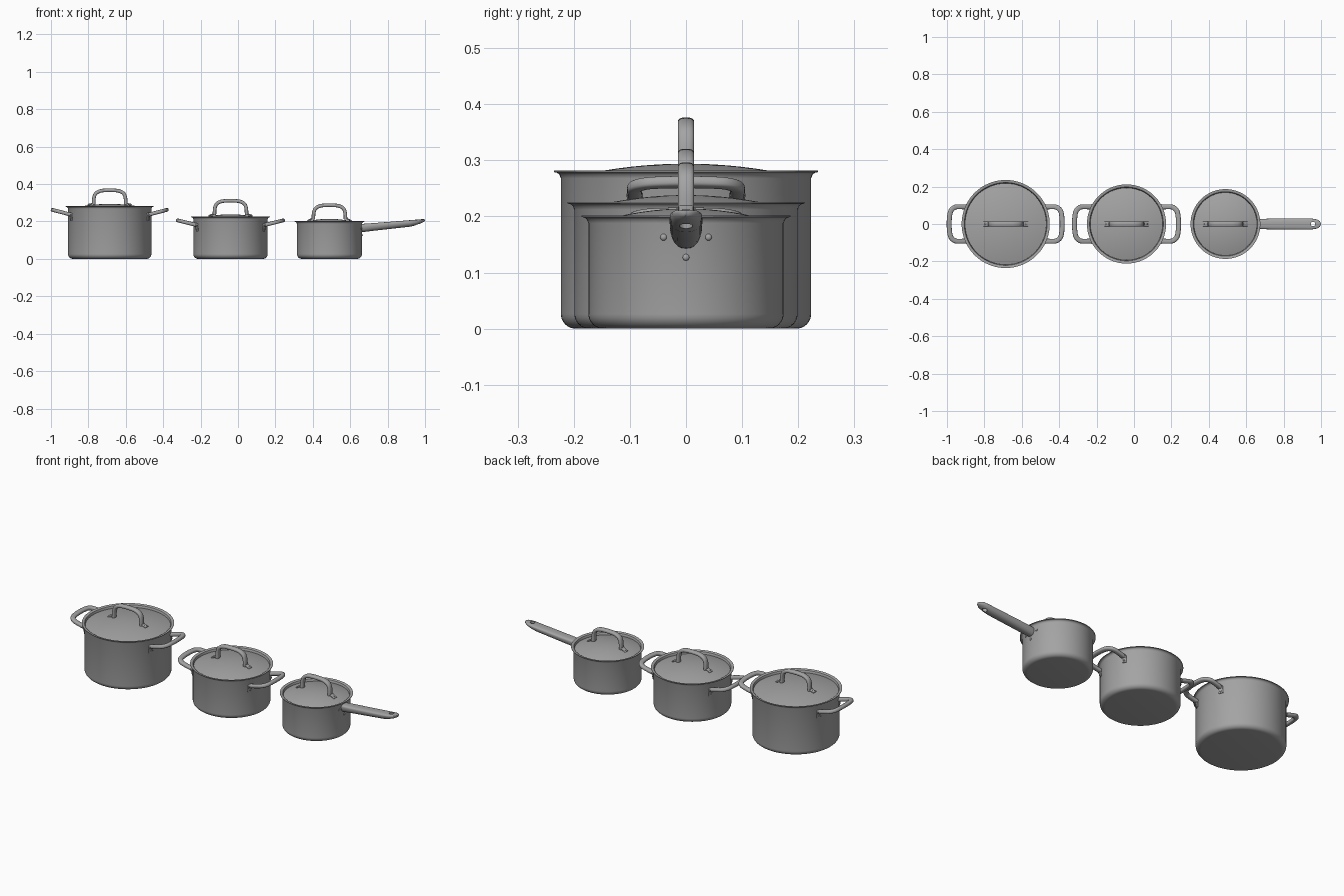
import bpy, bmesh, math
from mathutils import Vector

if "Cube" in bpy.data.objects:
    bpy.data.objects.remove(bpy.data.objects["Cube"])

steel = bpy.data.materials.new("brushed_steel")
steel.diffuse_color = (0.37, 0.37, 0.37, 1)
steel.use_nodes = True
steel.node_tree.nodes["Principled BSDF"].inputs["Base Color"].default_value = steel.diffuse_color


def finish(name, bm, angle=35):
    bmesh.ops.remove_doubles(bm, verts=bm.verts, dist=1e-5)
    bmesh.ops.recalc_face_normals(bm, faces=bm.faces)
    me = bpy.data.meshes.new(name)
    bm.to_mesh(me)
    bm.free()
    me.materials.append(steel)
    ob = bpy.data.objects.new(name, me)
    bpy.context.collection.objects.link(ob)
    bpy.ops.object.select_all(action='DESELECT')
    ob.select_set(True)
    bpy.context.view_layer.objects.active = ob
    bpy.ops.object.shade_smooth_by_angle(angle=math.radians(angle))
    return ob


def lathe(name, profile, cx, seg=96):
    bm = bmesh.new()
    vs = [bm.verts.new((cx + r, 0, z)) for r, z in profile]
    es = [bm.edges.new(p) for p in zip(vs, vs[1:])]
    bmesh.ops.spin(bm, geom=vs + es, cent=(cx, 0, 0), axis=(0, 0, 1),
                   angle=2 * math.pi, steps=seg)
    return finish(name, bm)


def loft(name, rings):
    bm = bmesh.new()
    loops = [[bm.verts.new(p) for p in ring] for ring in rings]
    n = len(loops[0])
    for a, b in zip(loops, loops[1:]):
        for i in range(n):
            bm.faces.new((a[i], a[(i + 1) % n], b[(i + 1) % n], b[i]))
    bm.faces.new(loops[0])
    bm.faces.new(loops[-1])
    return finish(name, bm, 50)


def smooth_path(pts, steps=6):
    # Catmull-Rom through the control points
    p = [Vector(q) for q in pts]
    p = [2 * p[0] - p[1]] + p + [2 * p[-1] - p[-2]]
    out = []
    for a, b, c, d in zip(p, p[1:], p[2:], p[3:]):
        for i in range(steps):
            t = i / steps
            out.append(0.5 * (2 * b + (c - a) * t + (2 * a - 5 * b + 4 * c - d) * t * t
                              + (3 * b - a - 3 * c + d) * t ** 3))
    return out + [p[-2]]


def power(v, e):
    return math.copysign(abs(v) ** e, v)


def sweep(name, pts, normal, half_n, half_b, e=0.7, seg=20):
    # rounded-box section swept along a path lying across the normal
    path = smooth_path(pts)
    nrm = Vector(normal).normalized()
    rings = []
    for i, p in enumerate(path):
        tan = (path[min(i + 1, len(path) - 1)] - path[max(i - 1, 0)]).normalized()
        side = nrm.cross(tan).normalized()
        rings.append([p + nrm * half_n * power(math.cos(2 * math.pi * k / seg), e)
                      + side * half_b * power(math.sin(2 * math.pi * k / seg), e)
                      for k in range(seg)])
    return loft(name, rings)


def rivet(name, loc, r=0.006, flat=(1, 1, 1)):
    bm = bmesh.new()
    bmesh.ops.create_uvsphere(bm, u_segments=16, v_segments=8, radius=r)
    bmesh.ops.scale(bm, vec=flat, verts=bm.verts)
    bmesh.ops.translate(bm, vec=loc, verts=bm.verts)
    return finish(name, bm)


def pot(label, cx, R, rim):
    # hollow body with rounded base and flared rim
    base = [(R - 0.026 + 0.026 * math.sin(a), 0.026 - 0.026 * math.cos(a))
            for a in [i * math.pi / 12 for i in range(7)]]
    lathe(label + "_body", [(0, 0)] + base + [
        (R, rim - 0.014), (R + 0.003, rim - 0.007), (R + 0.007, rim - 0.004),
        (R + 0.0125, rim - 0.003), (R + 0.0125, rim), (R + 0.003, rim),
        (R - 0.002, rim - 0.003), (R - 0.005, rim - 0.010),
        (R - 0.006, 0.03), (R - 0.03, 0.010), (0, 0.010)], cx)
    # domed lid sitting just inside the rim
    top, edge, rl = rim + 0.012, rim - 0.015, R - 0.0055
    drop = lambda r: (top - edge) * (r / rl) ** 2
    dome = [(rl * i / 14, top - drop(rl * i / 14)) for i in range(15)]
    lathe(label + "_lid", dome + [(rl, edge - 0.004), (rl - 0.01, edge - 0.004),
                                  (0, top - 0.006)], cx)
    # arched lid handle with flat feet
    half = [(0.086, 0.0), (0.084, 0.032), (0.074, 0.056), (0.05, 0.069), (0.02, 0.0725)]
    pts = [(-x, z) for x, z in half] + [(x, z) for x, z in reversed(half)]
    sweep(label + "_lid_handle", [(cx + x, 0, top + z - (0.004 if z == 0 else 0))
                                  for x, z in pts], (0, 1, 0), 0.0145, 0.0095)
    for s in (-1, 1):
        sweep(label + "_lid_handle_foot",
              [(cx + s * 0.086, 0, top + 0.012), (cx + s * 0.093, 0, top + 0.002),
               (cx + s * 0.118, 0, top - drop(0.118) + 0.001)], (0, 1, 0), 0.013, 0.004)
        rivet(label + "_lid_rivet", (cx + s * 0.108, 0, top - drop(0.108) + 0.005),
              0.006, (1, 1, 0.7))


def side_handles(label, cx, R, rim):
    ya = 0.09
    ub, uo = math.sqrt(R * R - ya * ya) - 0.002, R + 0.079
    for s in (-1, 1):
        # tilted loop handle
        z = lambda u: rim - 0.047 + 0.026 * (u - ub) / (uo - ub)
        half = [(ub, ya), (R + 0.02, 0.092), (R + 0.05, 0.089),
                (R + 0.071, 0.068), (R + 0.078, 0.03)]
        pts = half + [(uo, 0)] + [(u, -y) for u, y in reversed(half)]
        sweep(label + "_side_handle", [(cx + s * u, y, z(u)) for u, y in pts],
              (-s * 0.026, 0, uo - ub), 0.010, 0.013)
        # riveted mounting tabs running down the wall
        for m in (-1, 1):
            rad = Vector((s * ub, m * ya, 0)).normalized()
            tan = Vector((-rad.y, rad.x, 0))
            at = lambda r, h: Vector((cx, 0, rim + h)) + rad * r
            sweep(label + "_handle_tab", [at(R + 0.012, -0.042), at(R + 0.004, -0.056),
                                          at(R + 0.001, -0.078)], tan, 0.012, 0.004)
            rivet(label + "_handle_rivet", at(R + 0.004, -0.068), 0.005)


pots = [("large_pot", -0.686, 0.223, 0.282),
        ("medium_pot", -0.040, 0.199, 0.226),
        ("saucepan", 0.489, 0.174, 0.202)]
for p in pots:
    pot(*p)
for p in pots[:2]:
    side_handles(*p)

# long saucepan handle: flat top, rounded keel, thinning to the tip
stations = [(0.650, 0.186, 0.142, 0.024), (0.675, 0.188, 0.144, 0.027),
            (0.72, 0.191, 0.150, 0.0285), (0.82, 0.199, 0.161, 0.029),
            (0.92, 0.207, 0.172, 0.029), (0.955, 0.210, 0.181, 0.0285),
            (0.980, 0.212, 0.191, 0.024), (0.993, 0.212, 0.198, 0.015),
            (0.999, 0.211, 0.203, 0.005)]
rings = []
for x, top, bot, w in stations:
    mid = top - 0.3 * (top - bot)
    ring = []
    for k in range(28):
        c, s = math.cos(math.pi * k / 14), math.sin(math.pi * k / 14)
        ring.append((x, w * power(c, 0.8),
                     mid + (top - mid) * power(s, 0.7) if s > 0 else mid + (mid - bot) * s))
    rings.append(ring)
handle = loft("saucepan_long_handle", rings)

# hanging hole through the handle tip
bpy.ops.mesh.primitive_cylinder_add(vertices=32, radius=0.012, depth=0.2,
                                    location=(0.957, 0, 0.2))
cutter = bpy.context.object
cutter.name = "hole_cutter"
cutter.hide_render = True
cutter.data.materials.append(steel)
mod = handle.modifiers.new("hole", 'BOOLEAN')
mod.operation, mod.object, mod.solver = 'DIFFERENCE', cutter, 'EXACT'
bpy.context.view_layer.objects.active = handle
bpy.ops.object.modifier_apply(modifier=mod.name)
bpy.data.objects.remove(cutter)

# three rivets around the long handle mount
for y, z in ((-0.04, 0.163), (0.04, 0.163), (0, 0.127)):
    rivet("saucepan_handle_rivet", (0.489 + math.sqrt(0.174 ** 2 - y * y), y, z), 0.006,
          (0.7, 1, 1))
